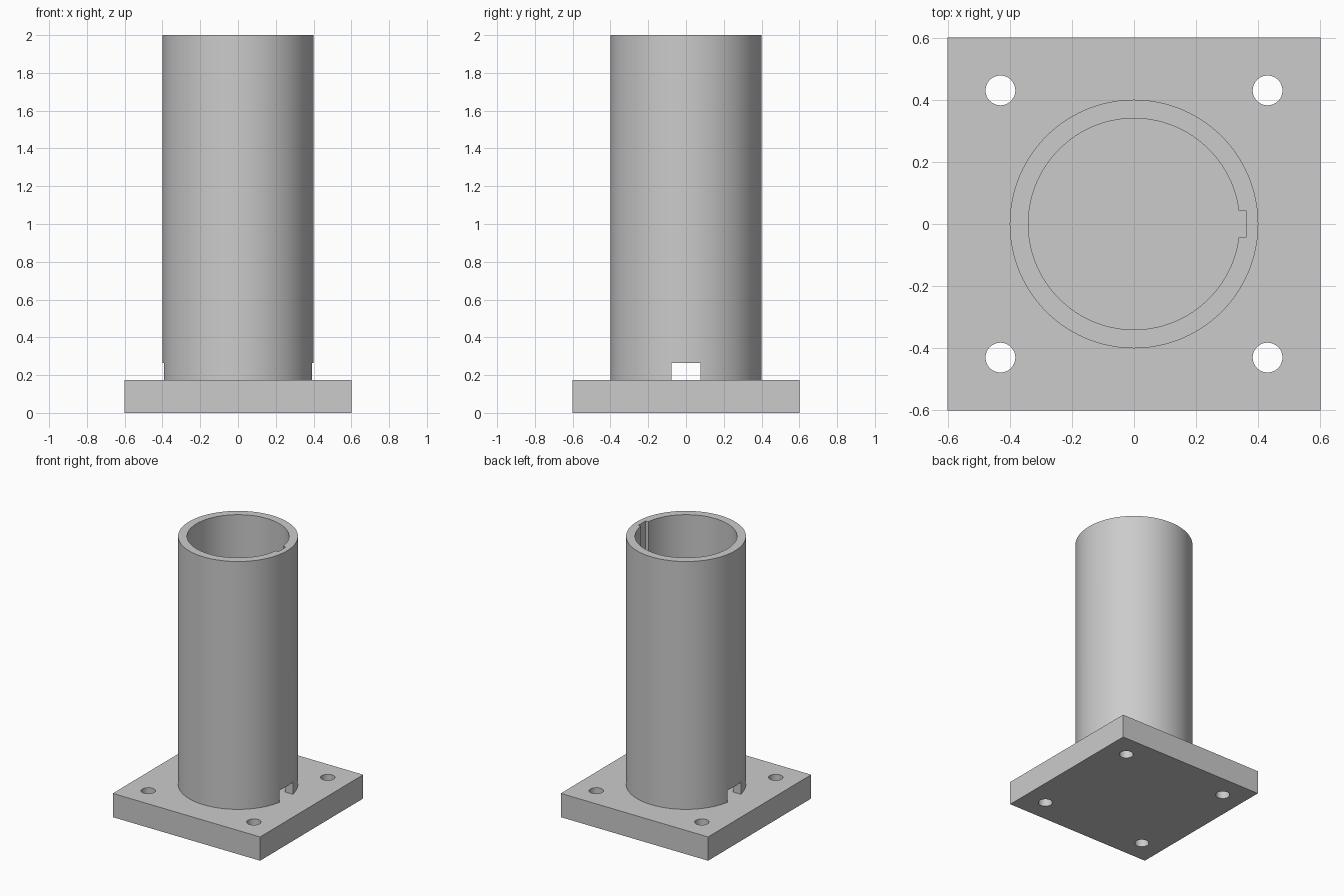
import bpy
import math

cube = bpy.data.objects.get("Cube")
if cube:
    bpy.data.objects.remove(cube, do_unlink=True)

BASE_TOP, TOP = 0.175, 2.0

gray = bpy.data.materials.new("plain gray")
gray.use_nodes = True
color = (0.6, 0.6, 0.6, 1)
gray.diffuse_color = color
gray.node_tree.nodes["Principled BSDF"].inputs["Base Color"].default_value = color


def box(name, size, center):
    bpy.ops.mesh.primitive_cube_add(size=1, location=center)
    ob = bpy.context.object
    ob.name, ob.scale = name, size
    bpy.ops.object.transform_apply(location=True, rotation=False, scale=True)
    return ob


def cylinder(name, radius, z0, z1, x=0, y=0, sides=96):
    bpy.ops.mesh.primitive_cylinder_add(
        vertices=sides, radius=radius, depth=z1 - z0, location=(x, y, (z0 + z1) / 2))
    ob = bpy.context.object
    ob.name = name
    bpy.ops.object.transform_apply(location=True, rotation=False, scale=False)
    return ob


def cut(target, cutters):
    """Subtract each cutter from the target, then remove the cutter."""
    bpy.ops.object.select_all(action="DESELECT")
    target.select_set(True)
    bpy.context.view_layer.objects.active = target
    for cutter in cutters:
        mod = target.modifiers.new("cut", "BOOLEAN")
        mod.operation, mod.solver, mod.object = "DIFFERENCE", "EXACT", cutter
        bpy.ops.object.modifier_apply(modifier=mod.name)
        bpy.data.objects.remove(cutter, do_unlink=True)
    target.data.materials.clear()
    target.data.materials.append(gray)
    bpy.ops.object.shade_smooth_by_angle(angle=math.radians(30))


# Square base plate with four bolt holes
plate = box("base_plate", (1.2, 1.2, BASE_TOP), (0, 0, BASE_TOP / 2))
cut(plate, [cylinder("bolt_hole", 0.048, -0.1, 0.3, x, y, 48)
            for x in (-0.43, 0.43) for y in (-0.43, 0.43)])

# Tube: bore, full-length keyway on the left, drain slots at the foot of both sides
tube = cylinder("tube", 0.4, BASE_TOP, TOP)
cut(tube, [
    cylinder("bore", 0.34, 0, TOP + 0.1),
    box("keyway", (0.16, 0.086, TOP + 0.2), (0.28, 0, TOP / 2)),
    box("drain_slot", (1, 0.154, 0.165), (0, 0, 0.1825)),
])
